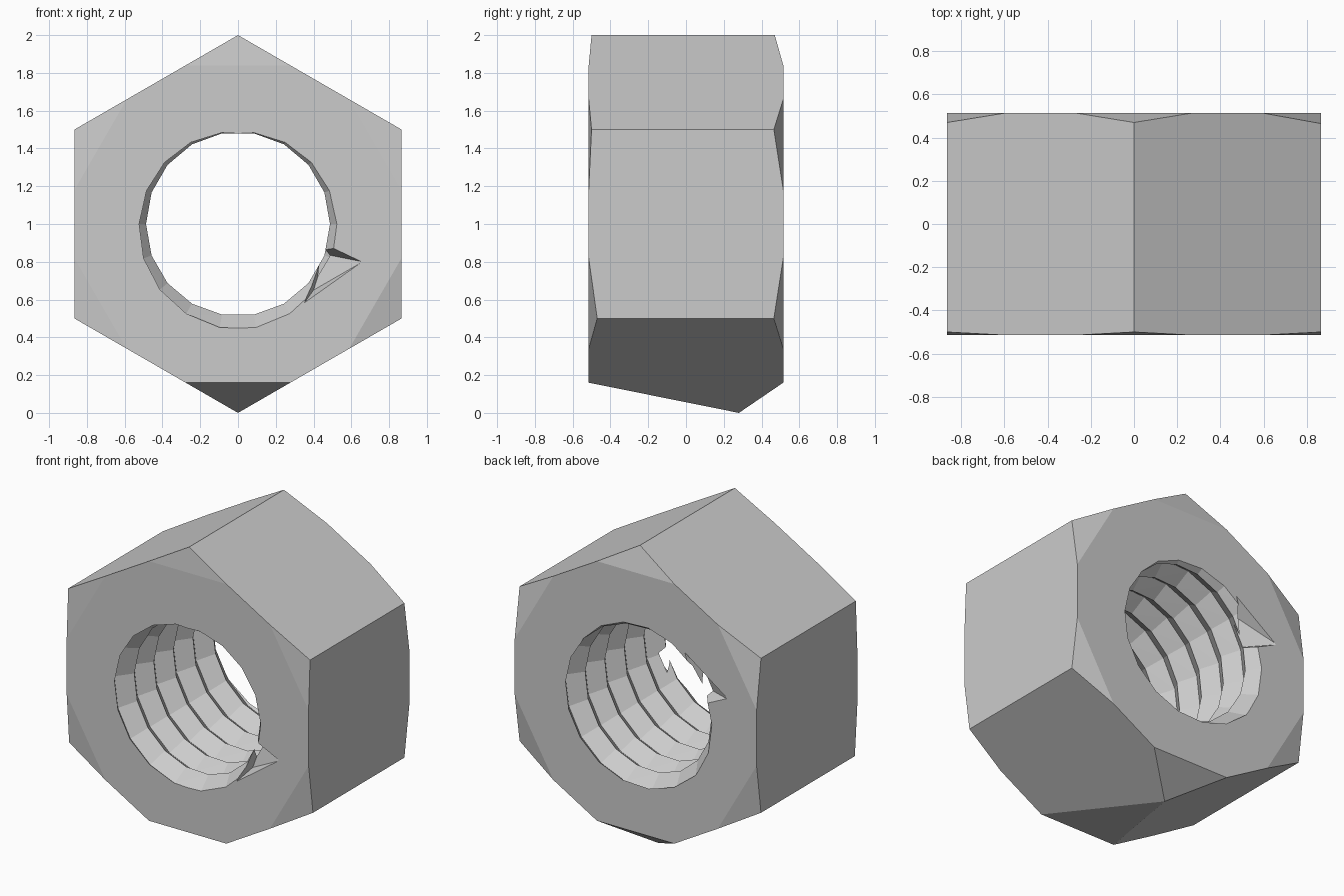
import bpy, bmesh
from math import sin, cos, pi, radians
from mathutils import Vector

cube = bpy.data.objects.get("Cube")
if cube:
    bpy.data.objects.remove(cube, do_unlink=True)

HALF = 0.515              # half the nut's thickness
CREST, ROOT = 0.487, 0.56  # thread radii
PITCH, SIDES, TURNS = 0.2, 18, 9

steel = bpy.data.materials.new("grey steel")
steel.use_nodes = True
steel.diffuse_color = (0.6, 0.6, 0.6, 1)
steel.node_tree.nodes["Principled BSDF"].inputs["Base Color"].default_value = (0.6, 0.6, 0.6, 1)


def make_object(name, bm):
    bmesh.ops.recalc_face_normals(bm, faces=bm.faces)
    mesh = bpy.data.meshes.new(name)
    bm.to_mesh(mesh)
    bm.free()
    mesh.materials.append(steel)
    obj = bpy.data.objects.new(name, mesh)
    bpy.context.collection.objects.link(obj)
    return obj


def hull_object(name, points):
    bm = bmesh.new()
    for p in points:
        bm.verts.new(p)
    bmesh.ops.convex_hull(bm, input=bm.verts)
    bmesh.ops.delete(bm, geom=[v for v in bm.verts if not v.link_faces], context='VERTS')
    bmesh.ops.dissolve_limit(bm, angle_limit=radians(0.5), verts=bm.verts, edges=bm.edges)
    return make_object(name, bm)


def hex_corner(k, y):
    a = pi / 2 + k * pi / 3
    return Vector((cos(a), y, 1 + sin(a)))


# Hexagonal body: each corner stops short of the end face; the lowest is cut off
front_depth = [0.5, 0.5, 0.49, None, 0.47, 0.5]
back_depth = [0.47, 0.47, 0.47, 0.28, 0.465, 0.465]
points = []
for depths, side in ((front_depth, -1), (back_depth, 1)):
    for k, depth in enumerate(depths):
        if depth is not None:
            points.append(hex_corner(k, side * depth))
        start, end = hex_corner(k, side * HALF), hex_corner(k + 1, side * HALF)
        points += [start.lerp(end, 0.32), start.lerp(end, 0.68)]
nut = hull_object("hex_nut", points)


# Threaded core: a continuous helical strip of crests and roots, capped
def threaded_core():
    bm = bmesh.new()
    y0 = -HALF - 1.75 * PITCH

    def strip(radius, shift):
        return [bm.verts.new((radius * cos(2 * pi * n / SIDES),
                              y0 + PITCH * (n / SIDES + shift),
                              1 - radius * sin(2 * pi * n / SIDES)))
                for n in range(SIDES * TURNS + 1)]

    crest, root = strip(CREST, 0), strip(ROOT, 0.5)
    last = SIDES * TURNS
    for n in range(last):
        bm.faces.new((crest[n], crest[n + 1], root[n + 1], root[n]))
        if n + SIDES < last:
            bm.faces.new((root[n], root[n + 1], crest[n + 1 + SIDES], crest[n + SIDES]))
    rims = (crest[:SIDES + 1] + [root[0]],
            root[last - SIDES:] + [crest[last]])
    for rim in rims:
        centre = bm.verts.new((0, sum(v.co.y for v in rim) / len(rim), 1))
        for a, b in zip(rim, rim[1:] + rim[:1]):
            bm.faces.new((centre, a, b))
    bmesh.ops.triangulate(bm, faces=bm.faces)
    return make_object("threaded_core", bm)


# Thread run-out notch, one at each end, half a turn apart
def runout(name, s):
    shape = [(0.66, -0.52, -0.2), (0.45, -0.52, -0.1), (0.35, -0.52, -0.42),
             (0.46, -0.4, -0.16), (0.4, -0.42, -0.35), (0.4, -0.6, -0.2)]
    return hull_object(name, [(s * x, s * y, 1 + s * z) for x, y, z in shape])


cutters = [threaded_core(), runout("front_runout", 1), runout("back_runout", -1)]
bpy.context.view_layer.objects.active = nut
for cutter in cutters:
    cutter.hide_render = True
    mod = nut.modifiers.new(cutter.name, 'BOOLEAN')
    mod.operation, mod.solver, mod.object = 'DIFFERENCE', 'EXACT', cutter
    bpy.ops.object.modifier_apply(modifier=mod.name)
    bpy.data.objects.remove(cutter, do_unlink=True)
